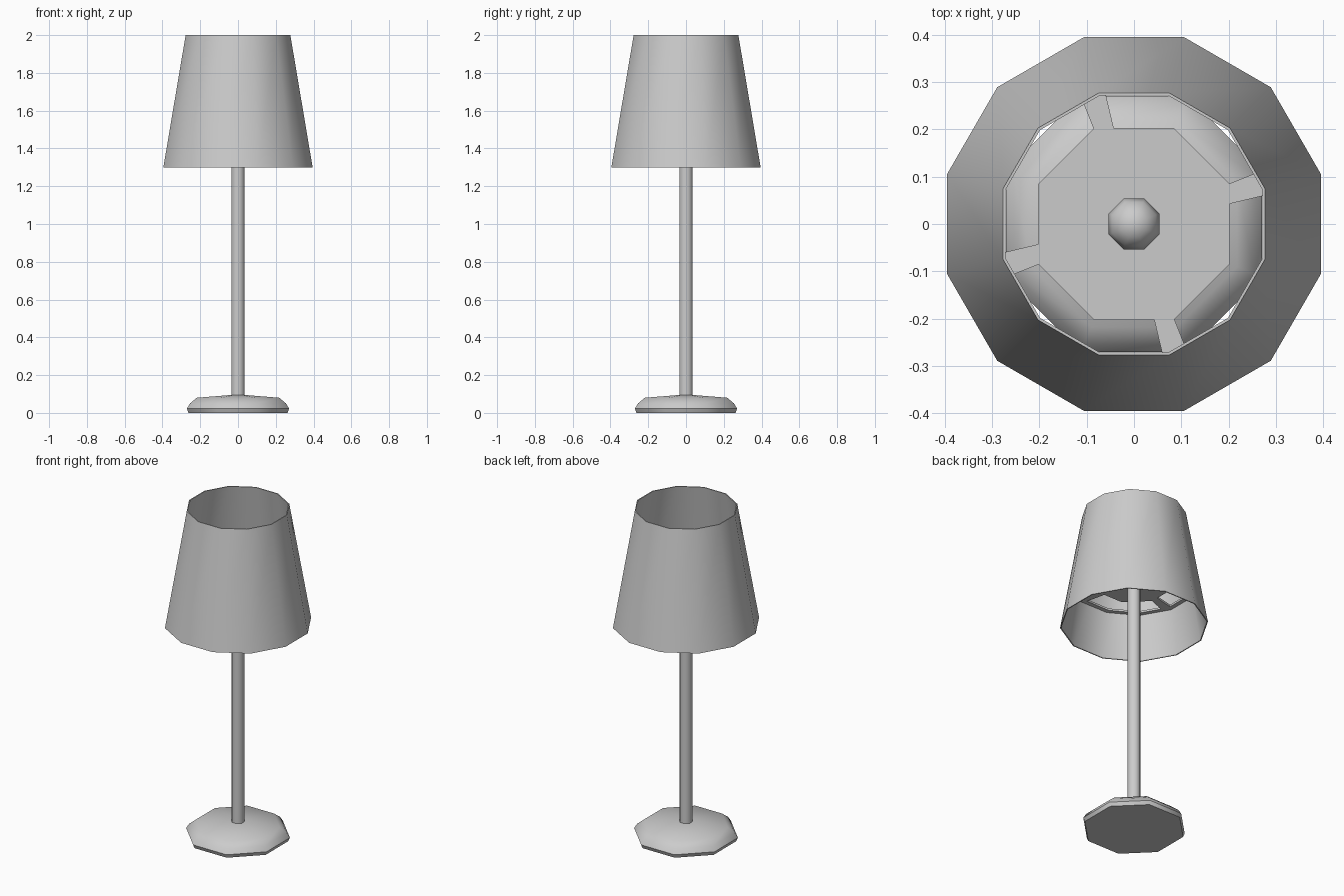
import bpy, bmesh
from math import pi, cos, sin, radians

if "Cube" in bpy.data.objects:
    bpy.data.objects.remove(bpy.data.objects["Cube"])


def ring_points(r, z, n, start):
    return [(r * cos(start + 2 * pi * i / n), r * sin(start + 2 * pi * i / n), z) for i in range(n)]


def finish(bm, name, angle):
    bmesh.ops.recalc_face_normals(bm, faces=bm.faces)
    me = bpy.data.meshes.new(name)
    bm.to_mesh(me)
    bm.free()
    ob = bpy.data.objects.new(name, me)
    bpy.context.collection.objects.link(ob)
    bpy.ops.object.select_all(action='DESELECT')
    ob.select_set(True)
    bpy.context.view_layer.objects.active = ob
    bpy.ops.object.shade_smooth_by_angle(angle=radians(angle))
    return ob


def lathe(name, profile, n, start, caps=True, loop=False, angle=46):
    """Spin (radius, z) points into an n-sided solid; loop closes the profile."""
    bm = bmesh.new()
    rings = [[bm.verts.new(p) for p in ring_points(r, z, n, start)] for r, z in profile]
    pairs = list(zip(rings, rings[1:]))
    if loop:
        pairs.append((rings[-1], rings[0]))
    for a, b in pairs:
        for i in range(n):
            j = (i + 1) % n
            bm.faces.new((a[i], a[j], b[j], b[i]))
    if caps and not loop:
        bm.faces.new(rings[0][::-1])
        bm.faces.new(rings[-1])
    return finish(bm, name, angle)


A8, A12 = pi / 8, pi / 12

# Octagonal base with rounded shoulder
lathe("base", [(0.284, 0), (0.293, 0.022), (0.275, 0.05), (0.236, 0.08), (0.04, 0.095)], 8, A8)

# Pole
lathe("pole", [(0.038, 0.08), (0.038, 1.57)], 8, A8)

# Twelve-sided tapered shade, open at both ends, with thin walls
lathe("shade", [(0.409, 1.3), (0.287, 2.0), (0.281, 2.0), (0.403, 1.3)], 12, A12, loop=True)

# Fitting inside the shade: centre plate, outer ring and four arms
ZF, T = 1.565, 0.012
lathe("shade_plate", [(0.22, ZF), (0.22, ZF + T)], 8, A8)
lathe("shade_ring", [(0.358, ZF), (0.358, ZF + T), (0.33, ZF + T), (0.33, ZF)], 12, A12, loop=True)
bm = bmesh.new()
for k in range(4):
    a = radians(17.5 + 90 * k)
    ends = []
    for r, w in ((0.19, 0.019), (0.345, 0.03)):
        for s in (-1, 1):
            ends.append((r * cos(a) - s * w * sin(a), r * sin(a) + s * w * cos(a)))
    quad = [ends[0], ends[2], ends[3], ends[1]]
    face = bm.faces.new([bm.verts.new((x, y, ZF)) for x, y in quad])
    ext = bmesh.ops.extrude_face_region(bm, geom=[face], use_keep_orig=True)
    top = [v for v in ext["geom"] if isinstance(v, bmesh.types.BMVert)]
    bmesh.ops.translate(bm, verts=top, vec=(0, 0, T))
finish(bm, "shade_arms", 30)

# Bulb above the plate
bpy.ops.mesh.primitive_uv_sphere_add(segments=8, ring_count=6, radius=0.058,
                                     location=(0, 0, 1.62), rotation=(0, 0, A8))
bulb = bpy.context.object
bulb.name = "bulb"
bpy.ops.object.shade_smooth()
